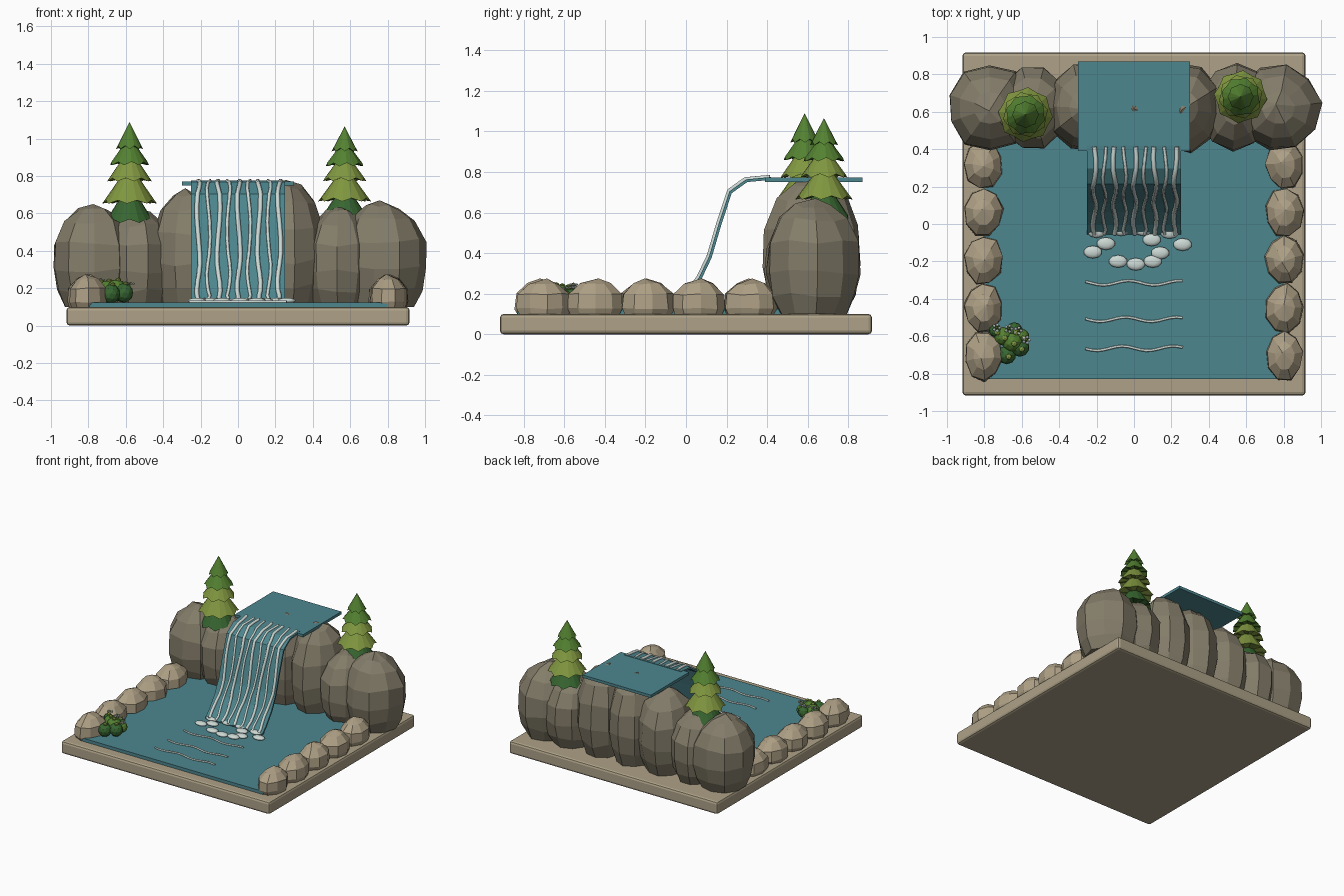
import bpy, bmesh, math, random
from mathutils import Vector, Matrix

if "Cube" in bpy.data.objects:
    bpy.data.objects.remove(bpy.data.objects["Cube"])

random.seed(7)


def mat(name, r, g, b):
    m = bpy.data.materials.new(name)
    m.diffuse_color = [(c / 255) ** 2.2 for c in (r, g, b)] + [1]
    m.use_nodes = True
    m.node_tree.nodes["Principled BSDF"].inputs["Base Color"].default_value = m.diffuse_color
    return m


SAND = mat("sand stone", 172, 160, 134)
ROCK = mat("grey rock", 130, 123, 105)
PEBBLE = mat("light rock", 172, 158, 132)
WATER = mat("water", 78, 133, 141)
FOAM = mat("foam", 203, 216, 211)
DARK = mat("dark green", 58, 102, 52)
MID = mat("mid green", 84, 128, 52)
LIGHT = mat("light green", 128, 150, 66)


def finish(name, bm, material):
    bmesh.ops.recalc_face_normals(bm, faces=bm.faces)
    me = bpy.data.meshes.new(name)
    bm.to_mesh(me)
    bm.free()
    ob = bpy.data.objects.new(name, me)
    bpy.context.collection.objects.link(ob)
    me.materials.append(material)
    return ob


def box(name, lo, hi, material, bevel=0):
    bm = bmesh.new()
    bmesh.ops.create_cube(bm, size=1)
    for v in bm.verts:
        v.co = [a + (c + 0.5) * (b - a) for a, b, c in zip(lo, hi, v.co)]
    if bevel:
        bmesh.ops.bevel(bm, geom=bm.edges[:], offset=bevel, segments=2, profile=0.5, affect='EDGES')
    return finish(name, bm, material)


def rock(name, x, y, z0, z1, rx, ry, profile, sides, jitter, material):
    """Faceted boulder lathed from (height, radius) fractions, with uneven corners."""
    bm = bmesh.new()
    rings, turn = [], random.uniform(0, 1)
    wob = [random.uniform(1 - jitter, 1 + jitter * 0.5) for _ in range(sides)]
    for h, r in profile:
        ring = []
        for i in range(sides):
            a = math.tau * i / sides + turn
            k = r * wob[i] * random.uniform(1 - jitter * 0.4, 1 + jitter * 0.4)
            dz = random.uniform(-jitter, jitter) * 0.4 if 0 < h < 1 else 0
            ring.append(bm.verts.new((x + rx * k * math.cos(a), y + ry * k * math.sin(a),
                                      z0 + (z1 - z0) * (h + dz))))
        rings.append(ring)
    for a, b in zip(rings, rings[1:]):
        for i in range(sides):
            j = (i + 1) % sides
            bm.faces.new((a[i], a[j], b[j], b[i]))
    tip = bm.verts.new((x + random.uniform(-.02, .02), y + random.uniform(-.02, .02), z1))
    for i in range(sides):
        bm.faces.new((rings[-1][i], rings[-1][(i + 1) % sides], tip))
    bm.faces.new(rings[0][::-1])
    return finish(name, bm, material)


def tube(name, points, radius, material):
    cu = bpy.data.curves.new(name, 'CURVE')
    cu.dimensions = '3D'
    cu.bevel_depth = radius
    cu.bevel_resolution = 1
    cu.use_fill_caps = True
    sp = cu.splines.new('POLY')
    sp.points.add(len(points) - 1)
    for p, co in zip(sp.points, points):
        p.co = (*co, 1)
    ob = bpy.data.objects.new(name, cu)
    bpy.context.collection.objects.link(ob)
    cu.materials.append(material)
    return ob


def blob(name, loc, size, material, sub=1):
    bm = bmesh.new()
    bmesh.ops.create_icosphere(bm, subdivisions=sub, radius=1)
    bm.transform(Matrix.Translation(loc) @ Matrix.Diagonal((*size, 1)))
    return finish(name, bm, material)


# Base slab, pool and upper pool ledge
box("base_slab", (-.917, -.917, 0), (.917, .917, .1), SAND, .018)
box("pool_water", (-.8, -.83, .09), (.8, .6, .125), WATER)
box("upper_pool", (-.3, .39, .75), (.3, .87, .772), WATER)

# Tall boulders along the back
TALL = [(0, .72), (.16, .9), (.36, 1), (.62, .97), (.82, .74), (.94, .38)]
for i, (x, top, r) in enumerate([(-.77, .65, .235), (-.54, .63, .2), (-.27, .735, .2), (0, .78, .2),
                                 (.27, .78, .2), (.54, .64, .2), (.77, .67, .235)]):
    rock(f"back_boulder_{i}", x, .62, .1, top, r, .24, TALL, 10, .06, ROCK)

# Low edging stones on both sides
LOW = [(0, .9), (.15, 1), (.56, .96), (.85, .55)]
for side in (-1, 1):
    for i in range(5):
        rock(f"edge_stone_{i}", side * .805, -.705 + .256 * i, .1, .275, .105, .136, LOW, 9, .07, PEBBLE)

# Waterfall sheet swept along a side profile
FALL = [(.42, .768), (.3, .757), (.22, .7), (.17, .55), (.12, .38), (.07, .275), (.0, .18), (-.05, .128)]
bm = bmesh.new()
front = [[bm.verts.new((x, y, z)) for x in (-.25, .25)] for y, z in FALL]
for a, b in zip(front, front[1:]):
    bm.faces.new((a[0], a[1], b[1], b[0]))
sheet = finish("waterfall_sheet", bm, WATER)
solid = sheet.modifiers.new("thickness", 'SOLIDIFY')
solid.thickness = .014
solid.offset = 0

# Foam streaks running down the fall
for k in range(9):
    x0, ph = -.212 + .054 * k, k * 1.7
    pts = []
    for (y, z), (y2, z2) in zip(FALL, FALL[1:]):
        for t in (0, .5):
            u = len(pts) * .9
            pts.append((x0 + .009 * math.sin(u + ph), y + (y2 - y) * t - .007, z + (z2 - z) * t + .007))
    pts.append((x0, -.055, .14))
    tube(f"foam_streak_{k}", pts, .012 if k % 2 == 0 else .009, FOAM)

# Foam patches at the foot of the fall
for i, (x, y) in enumerate([(-.2, -.04), (-.22, -.15), (-.15, -.105), (-.085, -.2), (.01, -.215), (.1, -.2),
                            (.14, -.155), (.095, -.085), (.19, -.045), (.26, -.11), (-.07, -.03), (.05, -.03)]):
    p = blob(f"foam_patch_{i}", (x, y, .134), (.05, .034, .015), FOAM, 2)
    p.data.shade_smooth()

# Ripples on the pool
for i, y in enumerate((-.315, -.51, -.665)):
    tube(f"ripple_{i}", [(-.26 + .0325 * j, y + .012 * math.sin(j * .75 + 2.5 + i * .4), .128)
                         for j in range(17)], .007, FOAM)


# Conifers made of jagged cone tiers
def conifer(name, x, y, z0, height, width):
    tiers = [(0, .135, .40, DARK), (.19, .147, .58, LIGHT), (.41, .122, .74, LIGHT),
             (.57, .108, .86, MID), (.73, .072, 1, MID)]
    for n, (a, r, b, m) in enumerate(tiers):
        bm = bmesh.new()
        sides, rim = 16, []
        for i in range(sides):
            t = math.tau * i / sides + n * .3
            k = r * width * (1 if i % 2 else .9)
            rim.append(bm.verts.new((x + k * math.cos(t), y + k * math.sin(t),
                                     z0 + height * a + (0 if i % 2 else .018))))
        tip = bm.verts.new((x, y, z0 + height * b))
        under = bm.verts.new((x, y, z0 + height * a + .025))
        for i in range(sides):
            j = (i + 1) % sides
            bm.faces.new((rim[i], rim[j], tip))
            bm.faces.new((rim[j], rim[i], under))
        finish(f"{name}_tier_{n}", bm, m)


conifer("left_conifer", -.58, .585, .55, .54, 1)
conifer("right_conifer", .57, .68, .57, .495, .97)

# Flowering shrub in the front corner
for i, (x, y, z, r) in enumerate([(-.65, -.63, .19, .055), (-.61, -.66, .175, .05), (-.68, -.7, .17, .05),
                                  (-.7, -.6, .19, .05), (-.64, -.57, .18, .045), (-.74, -.57, .2, .035),
                                  (-.6, -.6, .175, .04)]):
    blob(f"shrub_leaves_{i}", (x, y, z), (r, r, r * 1.05), DARK if i % 3 else MID, 2)
    blob(f"shrub_bud_{i}", (x + .01, y - .01, z + r), (.017, .017, .012), LIGHT)
for i, (x, y, z) in enumerate([(-.575, -.62, .225), (-.735, -.555, .245), (-.67, -.56, .235), (-.62, -.57, .23)]):
    for p in range(5):
        a = math.tau * p / 5
        blob(f"flower_{i}_petal_{p}", (x + .016 * math.cos(a), y + .016 * math.sin(a), z),
             (.009, .009, .006), FOAM)
    blob(f"flower_{i}_heart", (x, y, z + .003), (.008, .008, .007), LIGHT)
